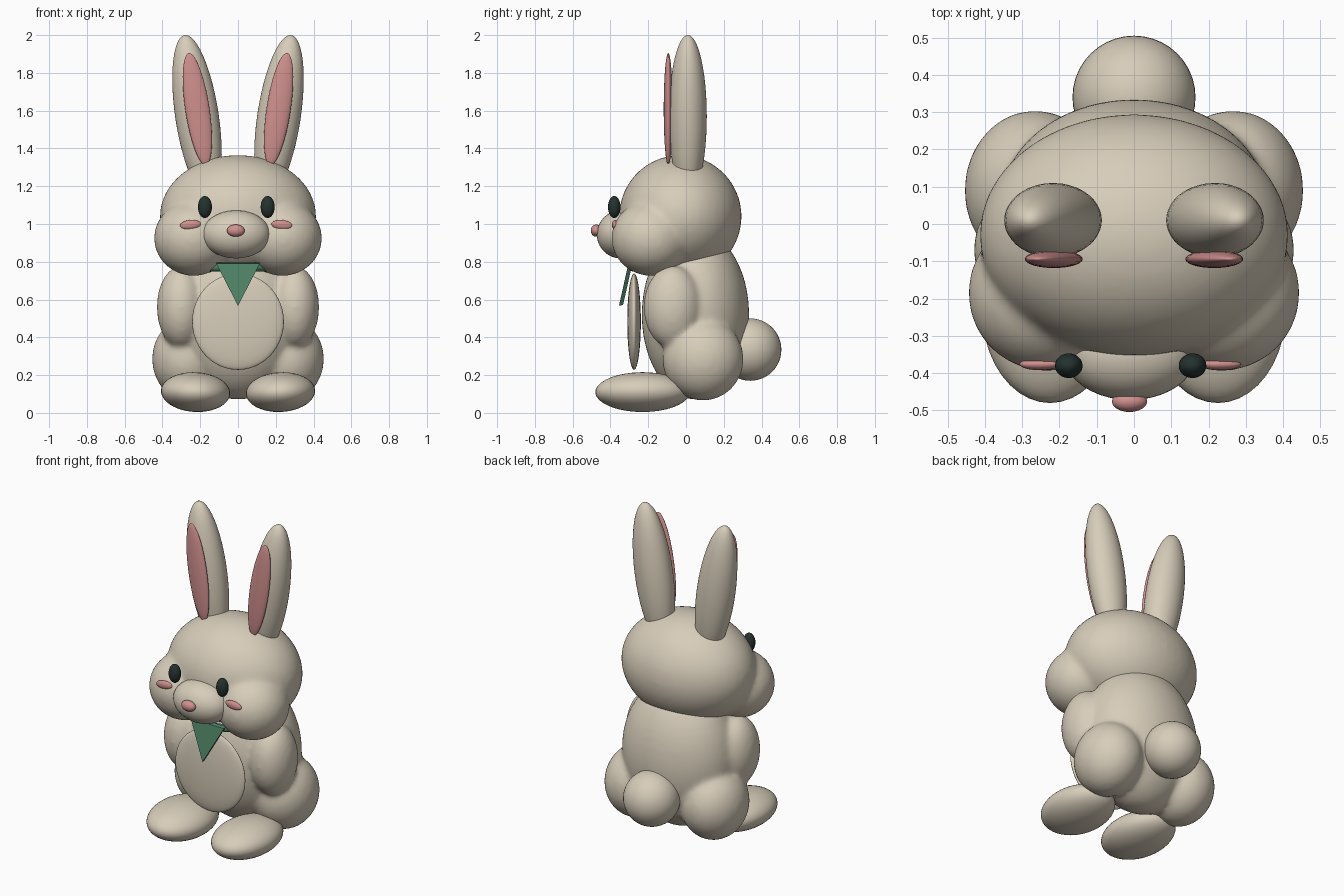
import bpy, bmesh, math
from mathutils import Matrix, Vector

cube = bpy.data.objects.get("Cube")
if cube:
    bpy.data.objects.remove(cube, do_unlink=True)


def material(name, rgb):
    m = bpy.data.materials.new(name)
    m.use_nodes = True
    colour = (*rgb, 1)
    m.diffuse_color = colour
    m.node_tree.nodes["Principled BSDF"].inputs["Base Color"].default_value = colour
    return m


CREAM = material("cream fur", (0.68, 0.61, 0.49))
PINK = material("soft pink", (0.63, 0.28, 0.27))
GREEN = material("scarf green", (0.075, 0.22, 0.125))
DARK = material("eye dark", (0.018, 0.032, 0.028))


def finish(name, bm, mat, smooth=True):
    mesh = bpy.data.meshes.new(name)
    bm.to_mesh(mesh)
    bm.free()
    for p in mesh.polygons:
        p.use_smooth = smooth
    mesh.materials.append(mat)
    ob = bpy.data.objects.new(name, mesh)
    bpy.context.collection.objects.link(ob)
    return ob


def add_ball(bm, centre, radii, tilt=0, pitch=0):
    # tilt leans sideways (about y), pitch leans forwards (about x)
    rot = Matrix.Rotation(math.radians(tilt), 4, "Y") @ Matrix.Rotation(math.radians(pitch), 4, "X")
    mat = Matrix.Translation(centre) @ rot @ Matrix.Diagonal((*radii, 1))
    bmesh.ops.create_uvsphere(bm, u_segments=40, v_segments=24, radius=1, matrix=mat)


def ball(name, centre, radii, mat=CREAM, tilt=0, pitch=0):
    bm = bmesh.new()
    add_ball(bm, centre, radii, tilt, pitch)
    return finish(name, bm, mat)


def pair(name, centre, radii, mat=CREAM, tilt=0, pitch=0, shift=0):
    x, y, z = centre
    for side, s in (("left", 1), ("right", -1)):
        ball(f"{side}_{name}", (s * x + shift, y, z), radii, mat, s * tilt, pitch)


def blend(name, middle, sides, rounds):
    # overlapping balls fused into one soft form
    bm = bmesh.new()
    add_ball(bm, *middle)
    for (x, y, z), radii in sides:
        for s in (1, -1):
            add_ball(bm, (s * x, y, z), radii)
    ob = finish(name, bm, CREAM)
    fuse = ob.modifiers.new("fuse", "REMESH")
    fuse.mode = "VOXEL"
    fuse.voxel_size = 0.014
    fuse.use_smooth_shade = True
    soften = ob.modifiers.new("soften", "SMOOTH")
    soften.factor = 0.5
    soften.iterations = rounds
    return ob


# body with arms and thighs, head with cheeks
blend("body", ((0, 0.05, 0.52), (0.36, 0.285, 0.45)),
      [((0.3, -0.07, 0.56), (0.13, 0.155, 0.22)),
       ((0.265, 0.09, 0.285), (0.19, 0.215, 0.22))], 14)
blend("head", ((0, -0.03, 1.04), (0.415, 0.325, 0.325)),
      [((0.235, -0.185, 0.925), (0.21, 0.21, 0.2))], 16)

# feet, tail and tummy patch
pair("foot", (0.225, -0.23, 0.11), (0.183, 0.25, 0.105), tilt=-3)
ball("tail", (0, 0.34, 0.335), (0.165, 0.165, 0.165))
ball("tummy", (0, -0.275, 0.483), (0.243, 0.036, 0.255))

# ears
pair("ear", (0.217, 0.01, 1.57), (0.115, 0.1, 0.435), tilt=8.6)
pair("inner_ear", (0.215, -0.094, 1.608), (0.064, 0.024, 0.3), PINK, tilt=8.6)

# face
ball("muzzle", (-0.01, -0.345, 0.945), (0.18, 0.127, 0.127))
ball("nose", (-0.012, -0.476, 0.965), (0.047, 0.028, 0.032), PINK)
pair("eye", (0.166, -0.38, 1.09), (0.037, 0.033, 0.058), DARK, shift=-0.009)
pair("blush", (0.242, -0.376, 0.996), (0.055, 0.016, 0.025), PINK, tilt=5, shift=-0.01)

# collar hidden under the chin
bm = bmesh.new()
rings, sides = 40, 12
loops = []
for i in range(rings):
    a = math.tau * i / rings
    out = Vector((math.cos(a), math.sin(a), 0))
    loop = []
    for j in range(sides):
        b = math.tau * j / sides
        p = out * (0.22 + 0.022 * math.cos(b)) + Vector((0, -0.06, 0.77 + 0.022 * math.sin(b)))
        loop.append(bm.verts.new(p))
    loops.append(loop)
for i in range(rings):
    for j in range(sides):
        a, b = loops[i], loops[(i + 1) % rings]
        k = (j + 1) % sides
        bm.faces.new((a[j], b[j], b[k], a[k]))
finish("collar", bm, GREEN)

# triangular neckerchief, leaning forwards at its tip
bm = bmesh.new()
corners = [(-0.115, -0.305, 0.79), (0, -0.355, 0.567), (0.115, -0.305, 0.79)]
face = bm.faces.new([bm.verts.new(c) for c in corners])
extruded = bmesh.ops.extrude_face_region(bm, geom=[face])
moved = [v for v in extruded["geom"] if isinstance(v, bmesh.types.BMVert)]
bmesh.ops.translate(bm, verts=moved, vec=(0, 0.022, 0.005))
bmesh.ops.recalc_face_normals(bm, faces=bm.faces)
finish("neckerchief", bm, GREEN, smooth=False)
